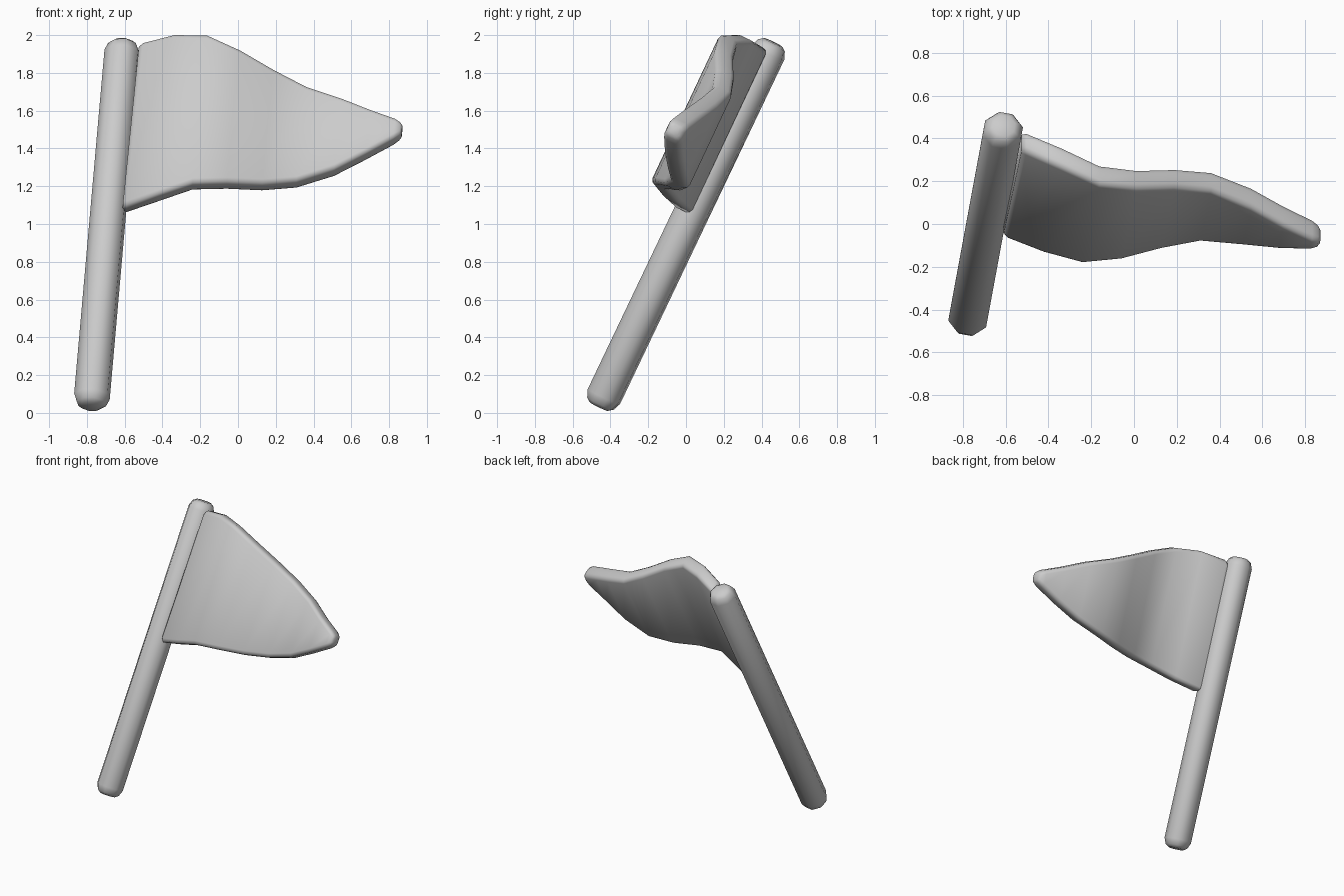
import bpy, math
from mathutils import Vector

if "Cube" in bpy.data.objects:
    bpy.data.objects.remove(bpy.data.objects["Cube"])


def loft(name, rings):
    """Skin a list of equal-length closed rings and cap both ends."""
    n = len(rings[0])
    verts = [v for r in rings for v in r]
    faces = [(a * n + j, a * n + (j + 1) % n, (a + 1) * n + (j + 1) % n, (a + 1) * n + j)
             for a in range(len(rings) - 1) for j in range(n)]
    faces.append(tuple(reversed(range(n))))
    faces.append(tuple(range(len(verts) - n, len(verts))))
    me = bpy.data.meshes.new(name)
    me.from_pydata(verts, [], faces)
    ob = bpy.data.objects.new(name, me)
    bpy.context.collection.objects.link(ob)
    bpy.ops.object.select_all(action='DESELECT')
    ob.select_set(True)
    bpy.context.view_layer.objects.active = ob
    bpy.ops.object.mode_set(mode='EDIT')
    bpy.ops.mesh.select_all(action='SELECT')
    bpy.ops.mesh.normals_make_consistent(inside=False)
    bpy.ops.object.mode_set(mode='OBJECT')
    bpy.ops.object.shade_smooth_by_angle(angle=math.radians(60))
    return ob


# Leaning eight-sided pole with rounded ends
bottom, top = Vector((-0.778, -0.46, 0.033)), Vector((-0.608, 0.46, 1.962))
axis = (top - bottom).normalized()
side = axis.cross(Vector((0, 1, 0))).normalized()
front = axis.cross(side)
length = (top - bottom).length


def pole_ring(h, r):
    angles = [math.tau * (k + 0.25) / 8 for k in range(8)]
    return [bottom + axis * h + (side * math.cos(a) + front * math.sin(a)) * r for a in angles]


loft("pole", [pole_ring(h, r) for h, r in (
    (0, 0.055), (0.018, 0.08), (0.06, 0.097),
    (length - 0.06, 0.097), (length - 0.018, 0.08), (length, 0.055))])

# Waving pennant: stations of (x, wave offset, lower edge, upper edge, half thickness)
stations = [
    (-0.700, 0.470, 0.975, 1.910, 0.045),
    (-0.680, 0.480, 0.962, 1.924, 0.054),
    (-0.513, 0.563, 0.988, 1.932, 0.056),
    (-0.335, 0.635, 1.022, 1.895, 0.054),
    (-0.155, 0.621, 1.033, 1.815, 0.054),
    (0.030, 0.573, 1.046, 1.724, 0.054),
    (0.210, 0.548, 1.074, 1.637, 0.054),
    (0.405, 0.589, 1.124, 1.548, 0.056),
    (0.565, 0.640, 1.194, 1.458, 0.056),
    (0.705, 0.678, 1.263, 1.388, 0.055),
    (0.735, 0.685, 1.283, 1.366, 0.046),
    (0.747, 0.688, 1.298, 1.350, 0.028),
]


def pennant_ring(x, d, lo, hi, t):
    b = min(0.028, (hi - lo) * 0.3, t * 0.6)
    c = b * 0.3
    section = [(-t, lo + b), (-t + c, lo + c), (-t + b, lo), (t - b, lo), (t - c, lo + c), (t, lo + b),
               (t, hi - b), (t - c, hi - c), (t - b, hi), (-t + b, hi), (-t + c, hi - c), (-t, hi - b)]
    # tilt the section to lean with the pole
    return [(x + 0.092 * u, -0.905 * (d + o) + 0.425 * u, 0.425 * (d + o) + 0.905 * u)
            for o, u in section]


loft("pennant", [pennant_ring(*s) for s in stations])
